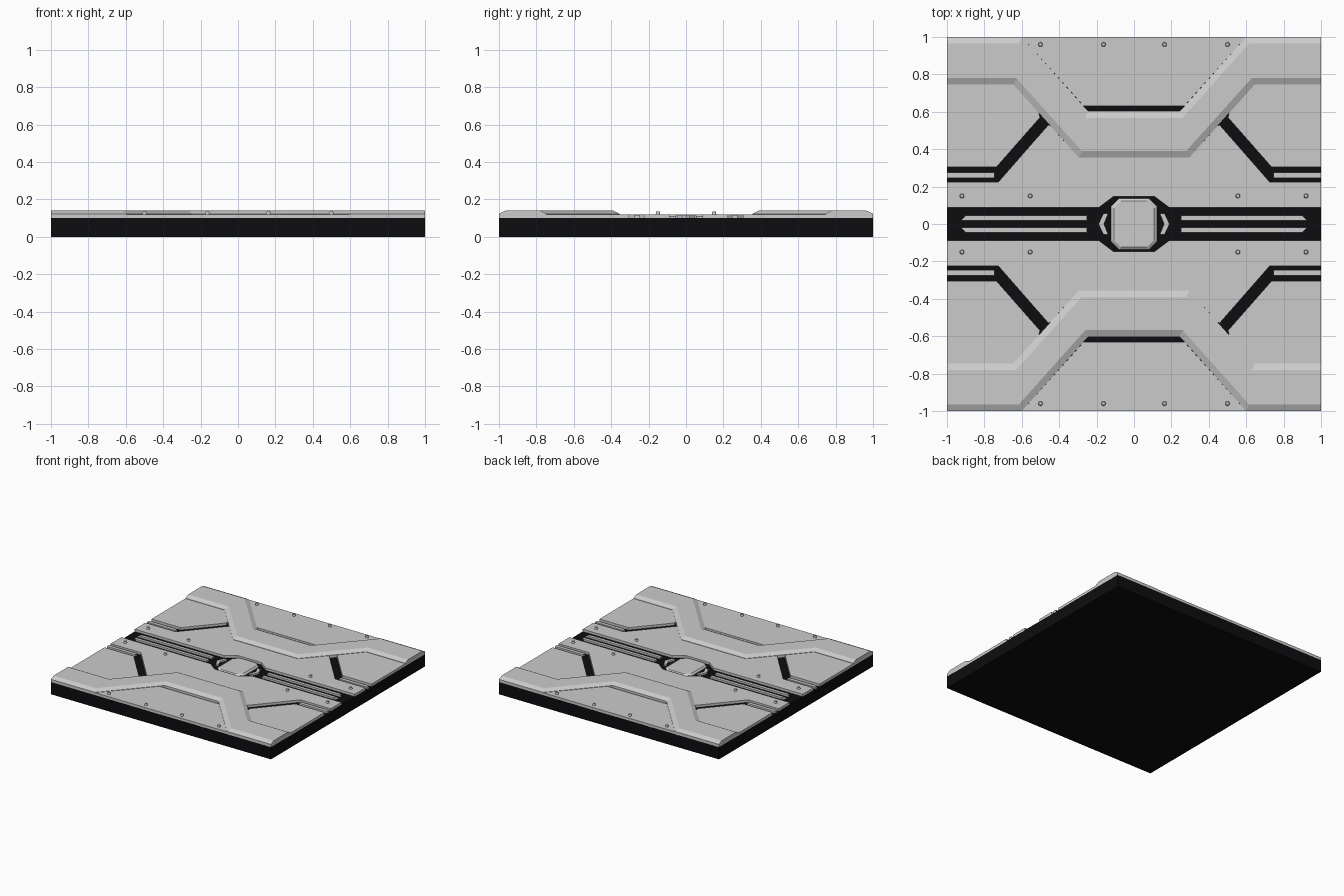
import bpy, bmesh

if "Cube" in bpy.data.objects:
    bpy.data.objects.remove(bpy.data.objects["Cube"])

black = bpy.data.materials.new("black")
black.diffuse_color = (0.004, 0.004, 0.005, 1)
black.use_nodes = True
black.node_tree.nodes["Principled BSDF"].inputs["Base Color"].default_value = black.diffuse_color


def loft(name, rings, mirror=(False, False), mat=None):
    """Closed solid through stacked outlines: rings = [(points, z), ...]"""
    bm = bmesh.new()
    loops = [[bm.verts.new((x, y, z)) for x, y in pts] for pts, z in rings]
    n = len(loops[0])
    for a, b in zip(loops, loops[1:]):
        for i in range(n):
            j = (i + 1) % n
            bm.faces.new((a[i], a[j], b[j], b[i]))
    bm.faces.new(loops[0][::-1])
    bm.faces.new(loops[-1])
    bmesh.ops.recalc_face_normals(bm, faces=bm.faces)
    return finish(name, bm, mirror, mat)


def finish(name, bm, mirror=(False, False), mat=None):
    me = bpy.data.meshes.new(name)
    bm.to_mesh(me)
    bm.free()
    ob = bpy.data.objects.new(name, me)
    bpy.context.collection.objects.link(ob)
    if any(mirror):
        m = ob.modifiers.new("mirror", 'MIRROR')
        m.use_axis = (mirror[0], mirror[1], False)
        m.use_mirror_merge = False
    if mat:
        me.materials.append(mat)
    return ob


def plate(name, pts, top, mirror):
    return loft(name, [(pts, 0.098), (pts, top)], mirror)


def both(half):
    """Complete a right-hand path with its left-hand reflection"""
    return half + [(-x, y) for x, y in reversed(half)]


X, Y, XY = (True, False), (False, True), (True, True)
BASE, DECK, BAND = 0.10, 0.12, 0.14

# Base slab
sq = [(-1, -1), (1, -1), (1, 1), (-1, 1)]
loft("base_slab", [(sq, 0), (sq, BASE)], mat=black)

# Raised bands with sloped edges
outer = [(1, 1), (0.6, 1), (0.245, 0.603)]
inner = [(1, 0.745), (0.645, 0.745), (0.295, 0.355)]


def shift(pts, s):
    return [(x if x == 1 else x + 0.016 * s, y - 0.035 * s) for x, y in pts]


low = both(outer) + both(inner)[::-1]
high = both(shift(outer, 1)) + both(shift(inner, -1))[::-1]
loft("raised_band", [(low, 0.098), (low, DECK + 0.003), (high, BAND)], Y)

# Flat deck plates
plate("edge_plate", both([(0.6, 1), (0.27, 0.632)]), DECK, Y)
plate("side_plate", [(1, 0.305), (0.735, 0.305), (0.502, 0.57), (0.51, 0.595),
                     (0.645, 0.745), (1, 0.745)], DECK, XY)
plate("middle_plate", both([(0.11, 0.147), (0.19, 0.087), (1, 0.087), (1, 0.225),
                            (0.725, 0.225), (0.458, 0.53), (0.445, 0.522),
                            (0.295, 0.355)]), DECK, Y)

# Strips lying in the dark channels
plate("side_strip", [(0.745, 0.247), (1, 0.247), (1, 0.275), (0.745, 0.275)], 0.117, XY)
plate("centre_strip", [(0.25, 0.019), (0.925, 0.019), (0.9, 0.045), (0.25, 0.045)], 0.115, XY)
plate("chevron", [(0.19, 0), (0.163, 0.057), (0.138, 0.057), (0.16, 0),
                  (0.138, -0.057), (0.163, -0.057)], 0.115, X)


# Centre hub
def octagon(a, b, c):
    return both([(a - c, b), (a, b - c), (a, c - b), (a - c, -b)])


loft("centre_hub", [(octagon(0.122, 0.137, 0.045), 0.098),
                    (octagon(0.122, 0.137, 0.045), 0.108),
                    (octagon(0.108, 0.123, 0.038), 0.118)])

# Rivets
bm = bmesh.new()
for x, y in [(0.92, 0.15), (0.555, 0.15), (0.5, 0.96), (0.163, 0.96)]:
    r = bmesh.ops.create_cone(bm, cap_ends=True, segments=12, radius1=0.013,
                              radius2=0.009, depth=0.018)
    bmesh.ops.translate(bm, verts=r["verts"], vec=(x, y, DECK + 0.006))
finish("rivets", bm, XY)
